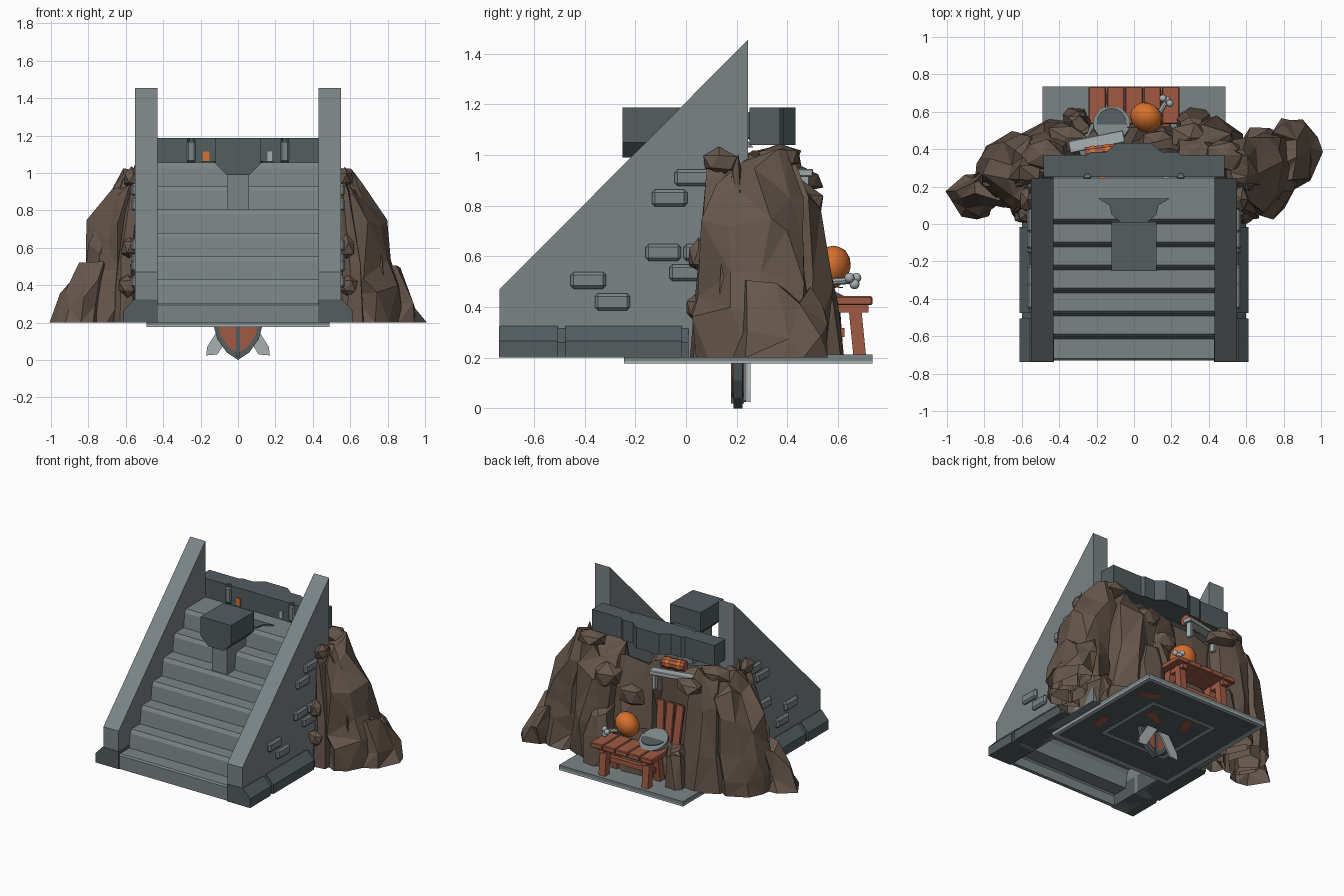
import bpy, bmesh, math, random
from mathutils import Matrix, Vector, Euler

if "Cube" in bpy.data.objects:
    bpy.data.objects.remove(bpy.data.objects["Cube"])

def mat(name, hexcode):
    c = [int(hexcode[i:i + 2], 16) / 255 for i in (0, 2, 4)]
    m = bpy.data.materials.new(name)
    m.diffuse_color = [((v + .055) / 1.055) ** 2.4 if v > .04 else v / 12.92 for v in c] + [1]
    m.use_nodes = True
    m.node_tree.nodes["Principled BSDF"].inputs["Base Color"].default_value = m.diffuse_color
    return m

STONE, DARK = mat("stone grey", "7A8486"), mat("dark stone", "535D60")
ROCK, WOOD = mat("rock brown", "65564B"), mat("red wood", "A05A44")
ORANGE, BONE = mat("orange", "D8722E"), mat("pale bone", "A9B1B3")

def finish(name, bm, m, bevel=0):
    bmesh.ops.recalc_face_normals(bm, faces=bm.faces)
    me = bpy.data.meshes.new(name)
    bm.to_mesh(me)
    bm.free()
    me.materials.append(m)
    o = bpy.data.objects.new(name, me)
    bpy.context.collection.objects.link(o)
    if bevel:
        b = o.modifiers.new("bevel", "BEVEL")
        b.width, b.segments = bevel, 1
    return o

def prism(name, pts, a, b, axis, m, bevel=0):
    """Extrude a 2D outline from a to b along an axis."""
    put = {"x": lambda p, t: (t, *p), "y": lambda p, t: (p[0], t, p[1]), "z": lambda p, t: (*p, t)}[axis]
    bm = bmesh.new()
    v0, v1 = [[bm.verts.new(put(p, t)) for p in pts] for t in (a, b)]
    bm.faces.new(v0)
    bm.faces.new(v1)
    for i in range(len(pts)):
        j = (i + 1) % len(pts)
        bm.faces.new((v0[i], v0[j], v1[j], v1[i]))
    return finish(name, bm, m, bevel)

def box(name, c, s, m, bevel=0, rot=(0, 0, 0)):
    bm = bmesh.new()
    bmesh.ops.create_cube(bm, size=1, matrix=Matrix.LocRotScale(Vector(c), Euler(rot), Vector(s)))
    return finish(name, bm, m, bevel)

def rod(name, p, q, r, m, n=8):
    p, q = Vector(p), Vector(q)
    rot = (q - p).to_track_quat("Z", "Y").to_matrix().to_4x4()
    bm = bmesh.new()
    bmesh.ops.create_cone(bm, cap_ends=True, segments=n, radius1=r, radius2=r, depth=(q - p).length,
                          matrix=Matrix.Translation((p + q) / 2) @ rot)
    return finish(name, bm, m)

def ball(name, c, s, m, rot=(0, 0, 0), n=10):
    bm = bmesh.new()
    bmesh.ops.create_uvsphere(bm, u_segments=n, v_segments=max(6, n // 2), radius=1,
                              matrix=Matrix.LocRotScale(Vector(c), Euler(rot), Vector(s)))
    for f in bm.faces:
        f.smooth = True
    return finish(name, bm, m)

def rock(name, levels, seed, n=10):
    """Craggy open-bottomed rock lofted through (z, cx, cy, rx, ry) rings."""
    rnd = random.Random(seed)
    bm = bmesh.new()
    ridge = [rnd.uniform(.84, 1.1) for _ in range(n)]
    rings = []
    for k, (z, cx, cy, rx, ry) in enumerate(levels):
        ring = []
        for i in range(n):
            t = 2 * math.pi * (i + rnd.uniform(-.35, .35)) / n
            f = ridge[i] * rnd.uniform(.86, 1.1)
            dz = rnd.uniform(-.07, .05) if k else 0
            ring.append(bm.verts.new((cx + rx * f * math.cos(t), cy + ry * f * math.sin(t), z + dz)))
        rings.append(ring)
    for a, b in zip(rings, rings[1:]):
        for i in range(n):
            j = (i + 1) % n
            bm.faces.new((a[i], a[j], b[j], b[i]))
    bm.faces.new(rings[-1])
    bmesh.ops.triangulate(bm, faces=bm.faces)
    return finish(name, bm, ROCK)

def chunk(name, c, s, seed):
    """Small faceted boulder."""
    rnd = random.Random(seed)
    bm = bmesh.new()
    bmesh.ops.create_icosphere(bm, subdivisions=1, radius=1)
    for v in bm.verts:
        v.co = Vector(c) + Vector([a * b * rnd.uniform(.75, 1.15) for a, b in zip(v.co, s)])
    return finish(name, bm, ROCK)

# side walls, skirting and raised bricks
bricks = [(-.385, .505), (-.29, .42), (-.065, .83), (.025, .91), (-.09, .615), (.06, .615), (.005, .535)]
for s, side in ((-1, "left"), (1, "right")):
    prism(side + "_wall", [(-.735, .2), (-.735, .47), (.245, 1.455), (.245, .2)], s * .43, s * .55, "x", STONE)
    skirt = [(s * x, z) for x, z in ((.428, .2), (.612, .2), (.612, .265), (.555, .325), (.428, .325))]
    for a, b in ((-.738, -.505), (-.475, -.015)):
        prism(side + "_skirting", skirt, a, b, "y", DARK)
    prism(side + "_skirting_groove", [(s * x, z) for x, z in ((.43, .2), (.6, .2), (.6, .26), (.55, .315))],
          -.51, .01, "y", DARK)
    for y, z in bricks:
        box(side + "_brick", (s * .555, y, z), (.035, .14, .066), STONE, .012)

# stairs as a folded sheet with slanted risers
top, y, z = [(-.73, .2), (-.73, .295), (-.72, .305)], -.615, .305
for k in range(6):
    top += [(y, z), (y + .012, z + .1), (y + .027, z + .125)]
    y, z = y + .123, z + .125
top += [(.245, 1.055)]
under = [(a + .02, b - .025) for a, b in reversed(top)]
under[-1] = (-.705, .2)
prism("stairs", top + under, -.432, .432, "x", STONE)

# keystone block, flared neck and stem
hexa = [(-.12, 1.187), (.12, 1.187), (.12, 1.05), (.06, .99), (-.06, .99), (-.12, 1.05)]
prism("keystone_block", hexa, -.25, .01, "y", DARK)
prism("keystone_neck", [(-.06, 0), (.06, 0), (.12, .05), (.13, .1), (.19, .135), (-.19, .135), (-.13, .1), (-.12, .05)],
      1.03, 1.064, "z", DARK)
box("keystone_stem", (0, -.1, .9), (.12, .22, .2), STONE)

# lintel behind the stairs
prism("lintel", [(-.485, .25), (-.27, .25), (-.26, .27), (-.24, .27), (-.23, .25), (.23, .25), (.24, .27), (.26, .27),
                 (.27, .25), (.485, .25), (.485, .37), (.25, .37), (.23, .385), (.15, .385), (.09, .432), (-.09, .432),
                 (-.15, .385), (-.23, .385), (-.25, .37), (-.485, .37)], 1.04, 1.187, "z", DARK)
for x in (-.25, .25):
    box("lintel_stud", (x, .255, 1.115), (.045, .03, .11), STONE, .008)
box("orange_tag", (-.17, .248, 1.09), (.035, .01, .05), ORANGE)
box("pale_tag", (.17, .248, 1.09), (.025, .01, .05), BONE)

# base plate with pale frames and timber strips underneath
box("base_plate", (0, .245, .2), (.98, .98, .025), STONE)
box("plate_underside", (0, .245, .186), (.96, .96, .008), DARK)
for h, w in ((.475, .03), (.25, .022)):
    for s in (-1, 1):
        box("plate_frame", (s * h, .245, .184), (w, 2 * h + w, .014), BONE)
        box("plate_frame", (0, .245 + s * h, .184), (2 * h + w, w, .0138), BONE)
for x, y, r in ((.13, .36, .4), (-.14, .1, .3), (.33, .56, -.5), (-.1, .4, 1.2), (.36, .1, 1.4)):
    box("underside_timber", (x, y, .1815), (.14, .05, .004), WOOD, 0, (0, 0, r))

# hanging shield with crossed blades
def heater(k):
    half = [(.13, .33), (.135, .2), (.11, .11), (.06, .04)]
    f = lambda p: (p[0] * k, .2 + (p[1] - .2) * k)
    return [f(p) for p in half] + [f((0, 0))] + [f((-a, b)) for a, b in reversed(half)]
prism("shield_rim", heater(1), .188, .222, "y", DARK)
prism("shield_face", heater(.82), .182, .225, "y", WOOD)
box("shield_rib", (0, .203, .17), (.022, .05, .3), DARK)
for s in (-1, 1):
    prism("blade", [(s * a, b) for a, b in ((.17, .025), (.165, .07), (.02, .3), (-.04, .27), (.11, .03))],
          .234 + .008 * s, .246 + .008 * s, "y", BONE)

# rocks on both sides and round the back
rock("right_crag", [(.2, .69, .28, .2, .25), (.35, .7, .28, .18, .23), (.5, .68, .28, .17, .22),
                    (.7, .66, .29, .16, .22), (.9, .58, .29, .1, .19), (1.0, .56, .31, .06, .1)], 3, 9)
rock("right_spire", [(.2, .72, .22, .12, .14), (.6, .7, .21, .1, .11), (.97, .6, .2, .02, .02)], 4, 6)
rock("right_boulder", [(.2, .86, .37, .14, .19), (.32, .84, .38, .12, .17), (.48, .79, .37, .08, .15)], 5, 9)
rock("right_front_spur", [(.2, .6, .08, .08, .08), (.5, .6, .09, .06, .06), (.95, .56, .14, .04, .07)], 8, 7)
rock("left_crag", [(.2, -.69, .29, .2, .22), (.35, -.7, .29, .18, .21), (.5, -.68, .29, .17, .2),
                   (.7, -.66, .29, .16, .19), (.9, -.58, .28, .1, .18), (1.0, -.56, .29, .06, .1)], 12, 9)
rock("left_spire", [(.2, -.72, .24, .12, .14), (.6, -.7, .23, .1, .11), (.97, -.6, .22, .02, .02)], 13, 6)
rock("left_boulder", [(.2, -.86, .15, .13, .13), (.34, -.84, .16, .1, .11), (.48, -.78, .19, .08, .1)], 15, 9)
rock("left_front_spur", [(.2, -.6, .1, .08, .08), (.5, -.6, .12, .06, .06), (.95, -.56, .16, .04, .07)], 18, 7)
rock("right_back_crag", [(.2, .44, .4, .17, .17), (.5, .4, .4, .18, .17), (.8, .36, .38, .18, .16),
                         (.97, .36, .35, .14, .1)], 21, 8)
rock("left_back_crag", [(.2, -.46, .4, .17, .17), (.5, -.45, .4, .15, .15), (.8, -.46, .38, .14, .13),
                        (1.0, -.46, .35, .1, .1)], 24, 8)
rock("back_wall", [(.2, .12, .36, .2, .1), (.5, .14, .38, .2, .12), (.75, .15, .36, .22, .11),
                   (.92, .15, .34, .22, .07)], 27, 9)
rock("cave_back", [(.2, -.2, .3, .28, .07), (.55, -.2, .31, .28, .06), (.93, -.2, .31, .26, .06)], 30, 9)
rock("cave_floor", [(.2, 0, .46, .3, .12), (.38, -.02, .46, .28, .11), (.47, 0, .44, .22, .08)], 31, 10)
rock("cave_pillar", [(.2, -.31, .55, .08, .08), (.4, -.3, .54, .08, .07), (.5, -.29, .53, .06, .05)], 33, 7)
rock("cave_rubble", [(.2, .33, .52, .1, .1), (.42, .32, .52, .1, .09), (.6, .3, .5, .07, .07)], 36, 7)
for s in (-1, 1):
    chunk("top_boulder", (s * .49, .37, .99), (.12, .1, .06), 40 + s)
    chunk("side_boulder", (s * .57, .13, .97), (.05, .08, .06), 44 + s)
    chunk("small_boulder", (s * .58, .05, .6), (.05, .05, .07), 50 + s)
    chunk("small_boulder", (s * .59, .04, .4), (.06, .05, .06), 60 + s)
chunk("overhang_boulder", (-.36, .46, .9), (.12, .09, .06), 71)
chunk("overhang_boulder", (.3, .46, .8), (.12, .09, .1), 73)
chunk("overhang_boulder", (.12, .44, .7), (.12, .07, .1), 74)

# table
for i in range(5):
    box("table_plank", (-.196 + i * .098, .635, .425), (.094, .2, .036), WOOD, .005)
for x in (-.17, .17):
    for a, b in ((.55, .57), (.69, .66)):
        prism("table_leg", [(a - .03, .212), (a + .02, .212), (b + .03, .41), (b - .02, .41)], x - .025, x + .025, "x", WOOD)
    box("table_crosspiece", (x, .62, .395), (.04, .2, .035), WOOD)
box("table_stretcher", (0, .61, .3), (.36, .03, .035), WOOD)

# things on the table: gourd, bone and dish
ball("orange_gourd", (.065, .57, .555), (.088, .075, .09), ORANGE, (-.5, 0, -.5), 16)
rod("bone_shaft", (.12, .57, .5), (.17, .65, .505), .014, BONE)
for x, y, z in ((.155, .672, .515), (.192, .645, .515), (.175, .665, .49), (.11, .57, .5)):
    ball("bone_knob", (x, y, z), (.02, .02, .02), BONE, n=8)
rod("dish", (-.12, .53, .465), (-.12, .54, .485), .1, STONE, 16)
rod("dish_hollow", (-.12, .54, .484), (-.12, .5405, .488), .08, DARK, 16)

# shelf with a rolled bundle under the lintel
box("shelf_slab", (-.2, .44, .93), (.3, .065, .03), BONE, .004, (0, 0, .2))
for x, y in ((-.32, .415), (-.08, .465)):
    box("shelf_leg", (x, y, .87), (.025, .04, .12), BONE, .004, (0, 0, .2))
rod("bundle", (-.26, .375, .98), (-.1, .395, .98), .037, WOOD, 10)
for x, y in ((-.22, .38), (-.14, .39)):
    rod("bundle_strap", (x - .012, y - .002, .98), (x + .012, y + .002, .98), .04, ORANGE, 10)

# timber leaning in the cave
for i in range(3):
    box("cave_plank", (-.22 + i * .07, .4, .55), (.06, .02, .3), WOOD, .004, (.12, .05 * i - .05, 0))
